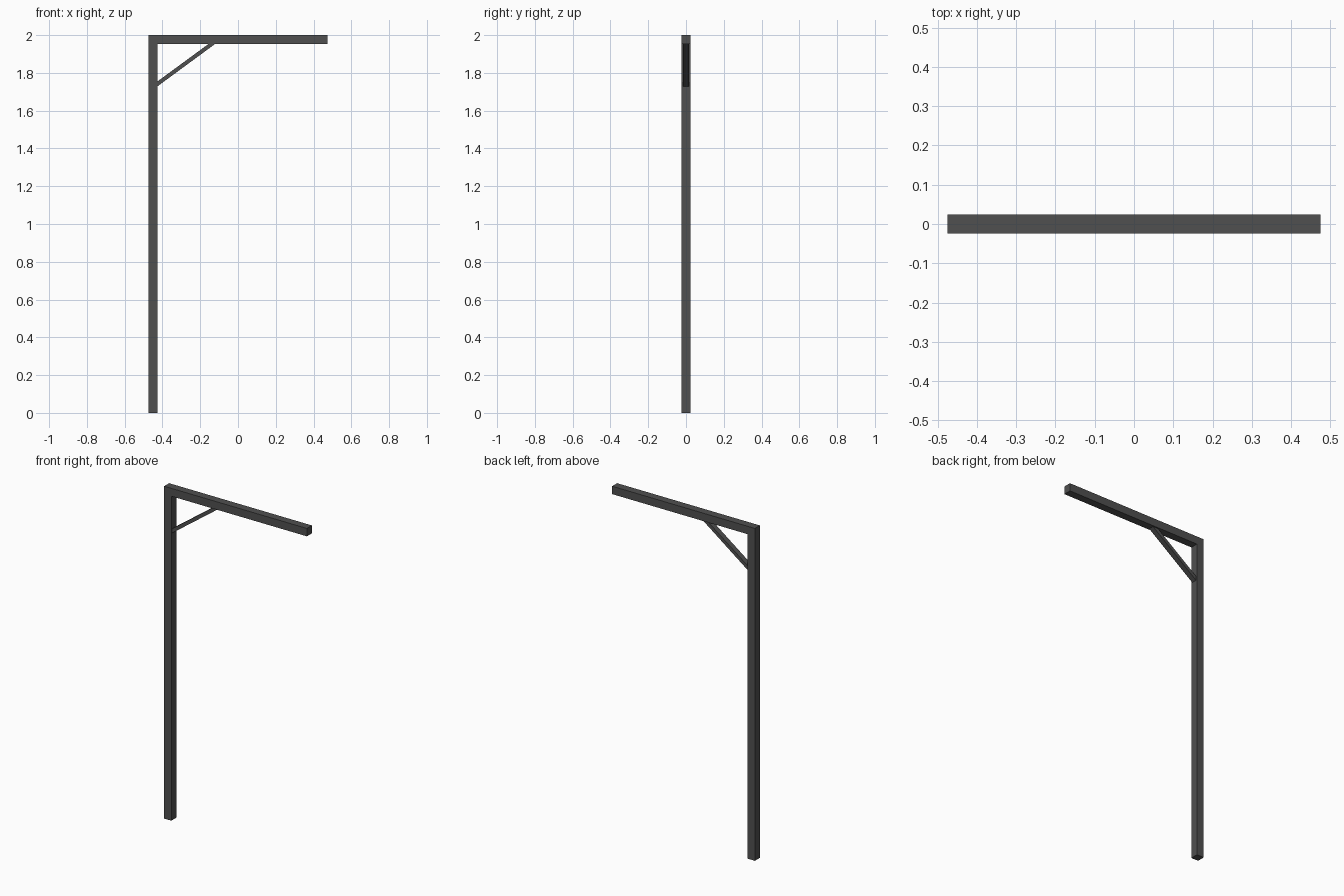
import bpy

if "Cube" in bpy.data.objects:
    bpy.data.objects.remove(bpy.data.objects["Cube"])

W = 0.0475          # square section of post and beam
X0, X1, TOP = -0.475, 0.475, 2.0

mat = bpy.data.materials.new("dark grey metal")
mat.diffuse_color = (0.08, 0.08, 0.08, 1)
mat.use_nodes = True
mat.node_tree.nodes["Principled BSDF"].inputs["Base Color"].default_value = mat.diffuse_color


def extrude_y(name, profile, depth):
    """Solid from an XZ outline (counter-clockwise from the front), centred on y = 0."""
    n = len(profile)
    verts = [(x, y, z) for y in (-depth / 2, depth / 2) for x, z in profile]
    faces = [tuple(range(n)), tuple(reversed(range(n, 2 * n)))]
    faces += [(i, i + n, (i + 1) % n + n, (i + 1) % n) for i in range(n)]
    mesh = bpy.data.meshes.new(name)
    mesh.from_pydata(verts, [], faces)
    mesh.materials.append(mat)
    obj = bpy.data.objects.new(name, mesh)
    bpy.context.collection.objects.link(obj)
    return obj


# Upright post and horizontal beam
extrude_y("post", [(X0, 0), (X0 + W, 0), (X0 + W, TOP - W), (X0, TOP - W)], W)
extrude_y("beam", [(X0, TOP - W), (X1, TOP - W), (X1, TOP), (X0, TOP)], W)

# Diagonal brace, cut flush against post and beam
xi, zi = X0 + W, TOP - W
extrude_y("brace", [(xi, 1.728), (-0.122, zi), (-0.157, zi), (xi, 1.754)], 0.032)
